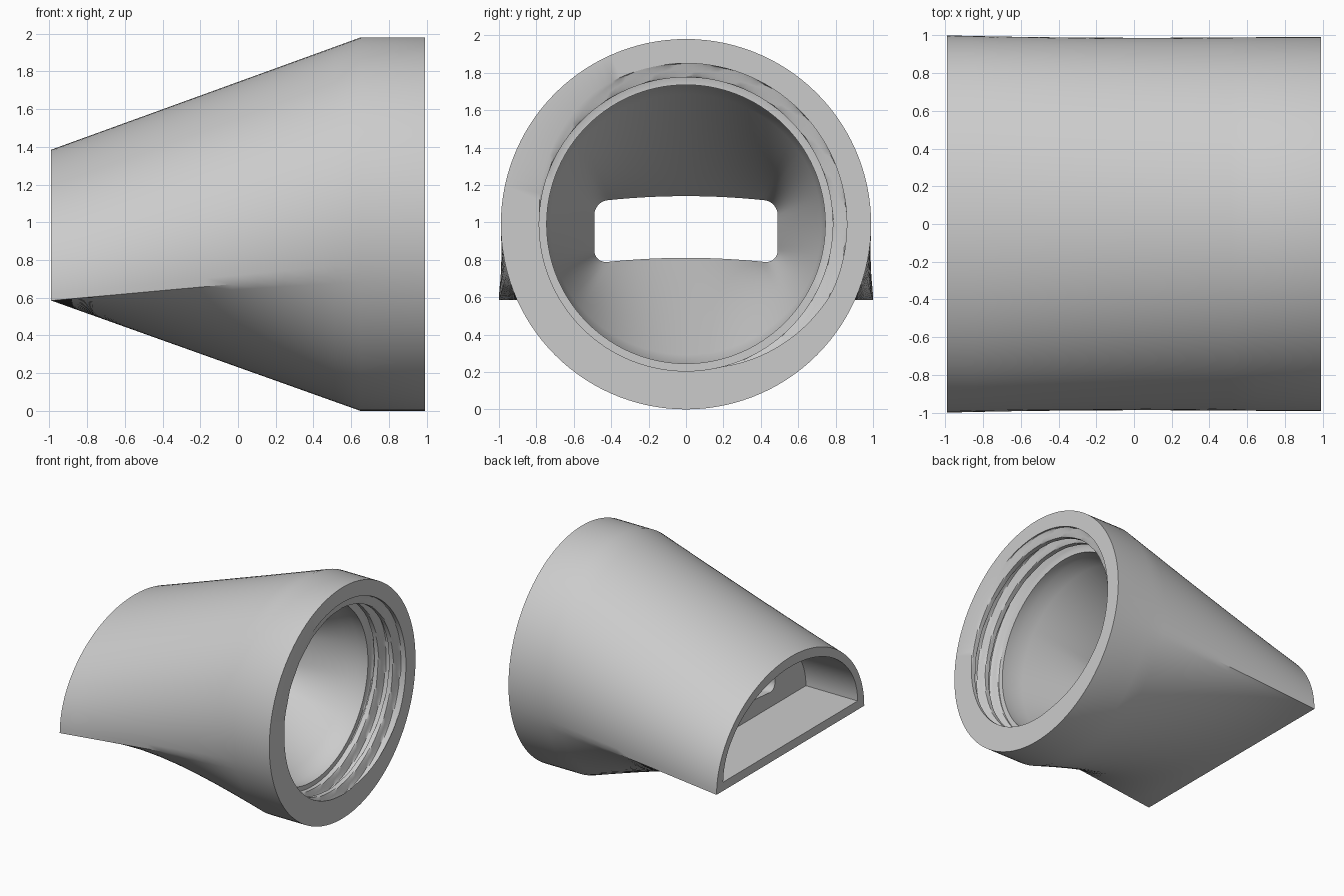
import bpy
import bmesh
from math import sin, cos, pi, radians

cube = bpy.data.objects.get("Cube")
if cube:
    bpy.data.objects.remove(cube)

N = 120          # points around each section
MID = 0.99       # height of the bore axis
CORNER = 15      # degrees below level where the flat base begins
ANGLES = [i * 360 / N - CORNER for i in range(N)]


def circle(x, r):
    return [(x, r * cos(radians(a)), MID + r * sin(radians(a))) for a in ANGLES]


def half_moon(x, w, h, base):
    """Half ellipse above a straight base."""
    pts, arc = [], 180 + 2 * CORNER
    for a in ANGLES:
        s = a + CORNER
        if s <= arc:
            t = pi * s / arc
            pts.append((x, w * cos(t), base + h * sin(t)))
        else:
            t = (s - arc) / (360 - arc)
            pts.append((x, w * (2 * t - 1), base))
    return pts


def slot(x, a, b, r, mid, arch):
    """Rounded rectangle, bowed slightly upward."""
    pts = []
    for deg in ANGLES:
        c, s = cos(radians(deg)), sin(radians(deg))
        t = abs(deg) if abs(deg) <= 90 else abs(180 - deg)
        if deg > 270:
            t = 360 - deg
        if t <= 12:
            y, z = a, (b - r) * t / 12
        elif t <= 36:
            q = (t - 12) / 24 * pi / 2
            y, z = a - r + r * cos(q), b - r + r * sin(q)
        else:
            y, z = (a - r) * (90 - t) / 54, b
        y = y if c >= 0 else -y
        z = z if s >= 0 else -z
        pts.append((x, y, mid + z + arch * (1 - (y / a) ** 2)))
    return pts


def thread(x, front, back, pitch=0.14, r=0.785, depth=0.075):
    """Bore section cut by a helical groove that fades out at the back."""
    fade = min(1, (x - back) / 0.03)
    pts = []
    for a in ANGLES:
        turn = (50 - a) / 360 + (front - x) / -pitch
        off = abs((turn + 0.5) % 1 - 0.5)
        cut = max(0, min(1, (0.35 - off) / 0.14))
        rad = r + depth * cut * fade
        pts.append((x, rad * cos(radians(a)), MID + rad * sin(radians(a))))
    return pts


def loft(p, q, steps):
    """Sections between p and q, leaving out p."""
    return [[tuple(u + (v - u) * k / steps for u, v in zip(m, n))
             for m, n in zip(p, q)] for k in range(1, steps + 1)]


# Outer shell, from the half-moon mouth to the round collar
mouth = half_moon(-0.99, 1.0, 0.8, 0.585)
collar = circle(0.65, 0.99)
rings = [mouth] + loft(mouth, collar, 12) + [circle(0.99, 0.99)]

# Threaded socket, ending at a narrow lip
FRONT, BACK, STEPS = 0.99, 0.71, 42
rings += [thread(FRONT + (BACK - FRONT) * k / STEPS, FRONT, BACK)
          for k in range(STEPS + 1)]
lip = circle(BACK, 0.745)
throat = circle(0.62, 0.745)
rings += [lip, throat]

# Funnel from the bore down to the slot, then the mouth recess
rings += loft(throat, slot(-0.5, 0.49, 0.165, 0.07, 0.945, 0.03), 12)
rings += [half_moon(-0.5, 0.91, 0.64, 0.66), half_moon(-0.99, 0.91, 0.64, 0.66)]

# Join all sections into one closed skin
bm = bmesh.new()
verts = [[bm.verts.new(p) for p in ring] for ring in rings]
for i, ring in enumerate(verts):
    nxt = verts[(i + 1) % len(verts)]
    for j in range(N):
        k = (j + 1) % N
        bm.faces.new((ring[j], ring[k], nxt[k], nxt[j]))
bmesh.ops.recalc_face_normals(bm, faces=bm.faces)
mesh = bpy.data.meshes.new("nozzle")
bm.to_mesh(mesh)
bm.free()
nozzle = bpy.data.objects.new("nozzle", mesh)
bpy.context.collection.objects.link(nozzle)

# Plain grey finish
grey = bpy.data.materials.new("light grey")
grey.use_nodes = True
colour = (0.6, 0.6, 0.6, 1)
grey.diffuse_color = colour
grey.node_tree.nodes["Principled BSDF"].inputs["Base Color"].default_value = colour
mesh.materials.append(grey)

bpy.ops.object.select_all(action="DESELECT")
nozzle.select_set(True)
bpy.context.view_layer.objects.active = nozzle
bpy.ops.object.shade_smooth_by_angle(angle=radians(30))
